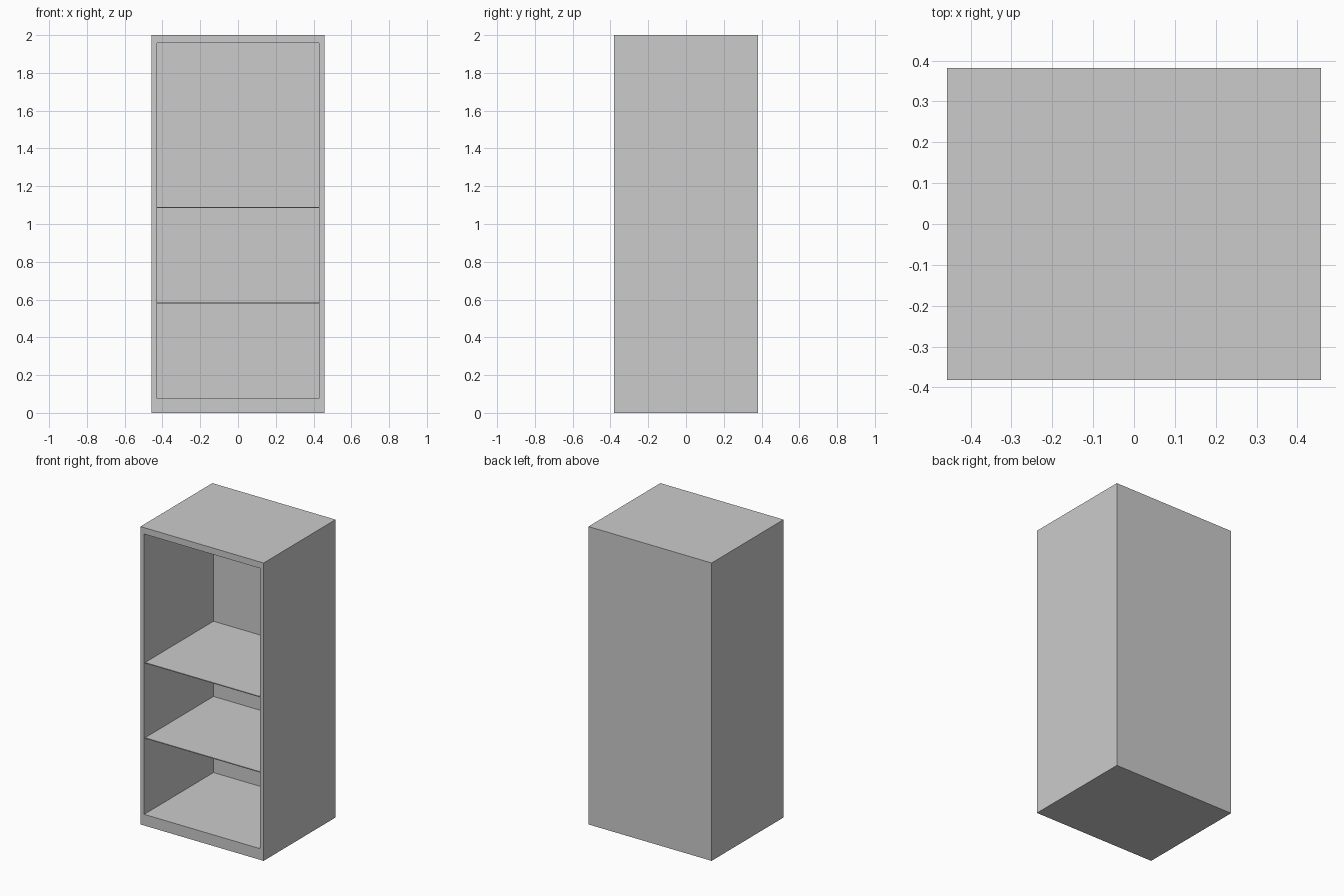
import bpy

if "Cube" in bpy.data.objects:
    bpy.data.objects.remove(bpy.data.objects["Cube"])

W, D, H = 0.915, 0.763, 2.0   # overall width, depth, height
T = 0.028                     # side and back panel thickness
TOP = 0.043                   # top slab thickness
FLOOR = 0.075                 # floor plinth height
hw, hd = W / 2, D / 2


def box(name, lo, hi):
    """Add a box spanning two opposite corners."""
    bpy.ops.mesh.primitive_cube_add(
        size=1, location=[(a + b) / 2 for a, b in zip(lo, hi)])
    ob = bpy.context.object
    ob.name = name
    ob.scale = [b - a for a, b in zip(lo, hi)]
    bpy.ops.object.transform_apply(location=False, rotation=False, scale=True)
    return ob


# Top slab, flush with the outside
box("top_panel", (-hw, -hd, H - TOP), (hw, hd, H))

# Full-width back panel
box("back_panel", (-hw, hd - T, 0), (hw, hd, H - TOP))

# Side panels in front of the back
for side, x in (("left", -hw), ("right", hw - T)):
    box(side + "_side_panel", (x, -hd, 0), (x + T, hd - T, H - TOP))

# Thick floor between the sides
box("floor_panel", (-hw + T, -hd, 0), (hw - T, hd - T, FLOOR))

# Thin shelves, slightly set back
for name, z in (("lower_shelf", 0.583), ("upper_shelf", 1.088)):
    box(name, (-hw + T, -hd + 0.01, z - 0.003), (hw - T, hd - T, z + 0.003))
